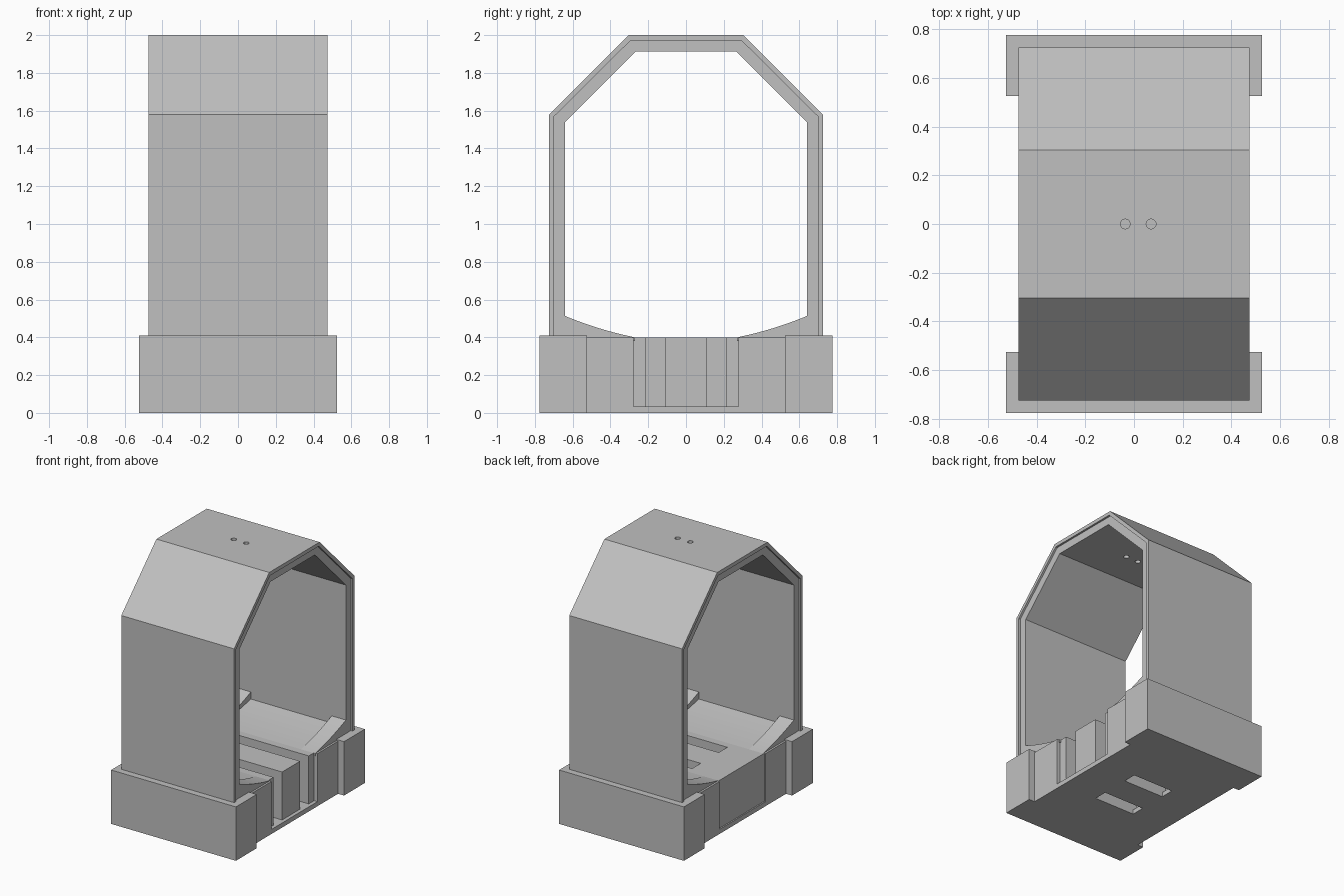
import bpy
import bmesh

cube = bpy.data.objects.get("Cube")
if cube:
    bpy.data.objects.remove(cube, do_unlink=True)

grey = bpy.data.materials.new("plain grey")
grey.use_nodes = True
grey.diffuse_color = (0.53, 0.53, 0.53, 1)
grey.node_tree.nodes["Principled BSDF"].inputs["Base Color"].default_value = (0.53, 0.53, 0.53, 1)


def add(name, bm):
    bmesh.ops.recalc_face_normals(bm, faces=bm.faces)
    mesh = bpy.data.meshes.new(name)
    bm.to_mesh(mesh)
    bm.free()
    mesh.materials.append(grey)
    obj = bpy.data.objects.new(name, mesh)
    bpy.context.collection.objects.link(obj)
    return obj


def box(name, x, y, z):
    """Box from (min, max) pairs."""
    bm = bmesh.new()
    bmesh.ops.create_cube(bm, size=1)
    for v in bm.verts:
        for i, (lo, hi) in enumerate((x, y, z)):
            v.co[i] = hi if v.co[i] > 0 else lo
    return add(name, bm)


def prism(name, profile, x0, x1):
    """Extrude a closed (y, z) profile along x."""
    bm = bmesh.new()
    face = bm.faces.new([bm.verts.new((x0, y, z)) for y, z in profile])
    out = bmesh.ops.extrude_face_region(bm, geom=[face])
    verts = [g for g in out["geom"] if isinstance(g, bmesh.types.BMVert)]
    bmesh.ops.translate(bm, verts=verts, vec=(x1 - x0, 0, 0))
    return add(name, bm)


def cylinder(name, x, radius, z0, z1):
    bm = bmesh.new()
    bmesh.ops.create_cone(bm, cap_ends=True, segments=24, radius1=radius,
                          radius2=radius, depth=z1 - z0)
    bmesh.ops.translate(bm, verts=bm.verts, vec=(x, 0, (z0 + z1) / 2))
    return add(name, bm)


def cut(obj, cutters):
    for c in cutters:
        c.hide_render = True
        mod = obj.modifiers.new("cut", "BOOLEAN")
        mod.operation = "DIFFERENCE"
        mod.solver = "EXACT"
        mod.object = c
        bpy.context.view_layer.objects.active = obj
        bpy.ops.object.modifier_apply(modifier=mod.name)


def remove(objs):
    for o in objs:
        bpy.data.objects.remove(o, do_unlink=True)


# Base body with recessed side panels, two pockets and floor slots
body = box("base_body", (-0.475, 0.475), (-0.525, 0.525), (0, 0.4))
cutters = [
    box("right_recess", (0.447, 0.6), (-0.277, 0.277), (0.035, 0.6)),
    box("left_recess", (-0.6, -0.465), (-0.277, 0.277), (0.035, 0.6)),
]
for s in (-1, 1):
    y = sorted((s * 0.108, s * 0.212))
    cutters.append(box("pocket", (-0.2, 0.7), y, (0.035, 0.7)))
    cutters.append(box("slot", (-0.17, 0.175), y, (-0.1, 0.3)))
cut(body, cutters)
remove(cutters)

# End blocks wrapping the corners
for s, side in ((-1, "front"), (1, "back")):
    box(side + "_end_block", (-0.525, 0.525), sorted((s * 0.525, s * 0.775)), (0, 0.41))


# Curved floor ramps with raised lips at both openings
def ramp(name, s, height, x0, x1):
    steps = 10
    pts = [(s * 0.65, 0.38), (s * 0.27, 0.38)]
    for i in range(steps + 1):
        t = i / steps
        pts.append((s * (0.27 + 0.375 * t), 0.4 + height * (0.65 * t + 0.35 * t * t)))
    pts.append((s * 0.65, 0.4 + height))
    prism(name, pts, x0, x1)


for s, side in ((-1, "front"), (1, "back")):
    ramp(side + "_floor_ramp", s, 0.06, -0.34, 0.34)
    ramp(side + "_right_lip", s, 0.115, 0.34, 0.46)
    ramp(side + "_left_lip", s, 0.115, -0.46, -0.34)


# Octagonal arch: thin outer shell over a thicker inner lining
def arch_path(y_wall, z_shoulder, y_roof, z_roof):
    return [(-y_wall, 0.4), (-y_wall, z_shoulder), (-y_roof, z_roof),
            (y_roof, z_roof), (y_wall, z_shoulder), (y_wall, 0.4)]


outer = arch_path(0.725, 1.58, 0.303, 2.0)
middle = arch_path(0.7, 1.568, 0.293, 1.972)
inner = arch_path(0.64, 1.54, 0.267, 1.912)
shell = prism("outer_shell", outer + middle[::-1], -0.475, 0.475)
lining = prism("inner_lining", middle + inner[::-1], -0.46, 0.46)

# Two small holes through the roof
holes = [cylinder("roof_hole", x, 0.02, 1.8, 2.1) for x in (-0.036, 0.07)]
cut(shell, holes)
cut(lining, holes)
remove(holes)
